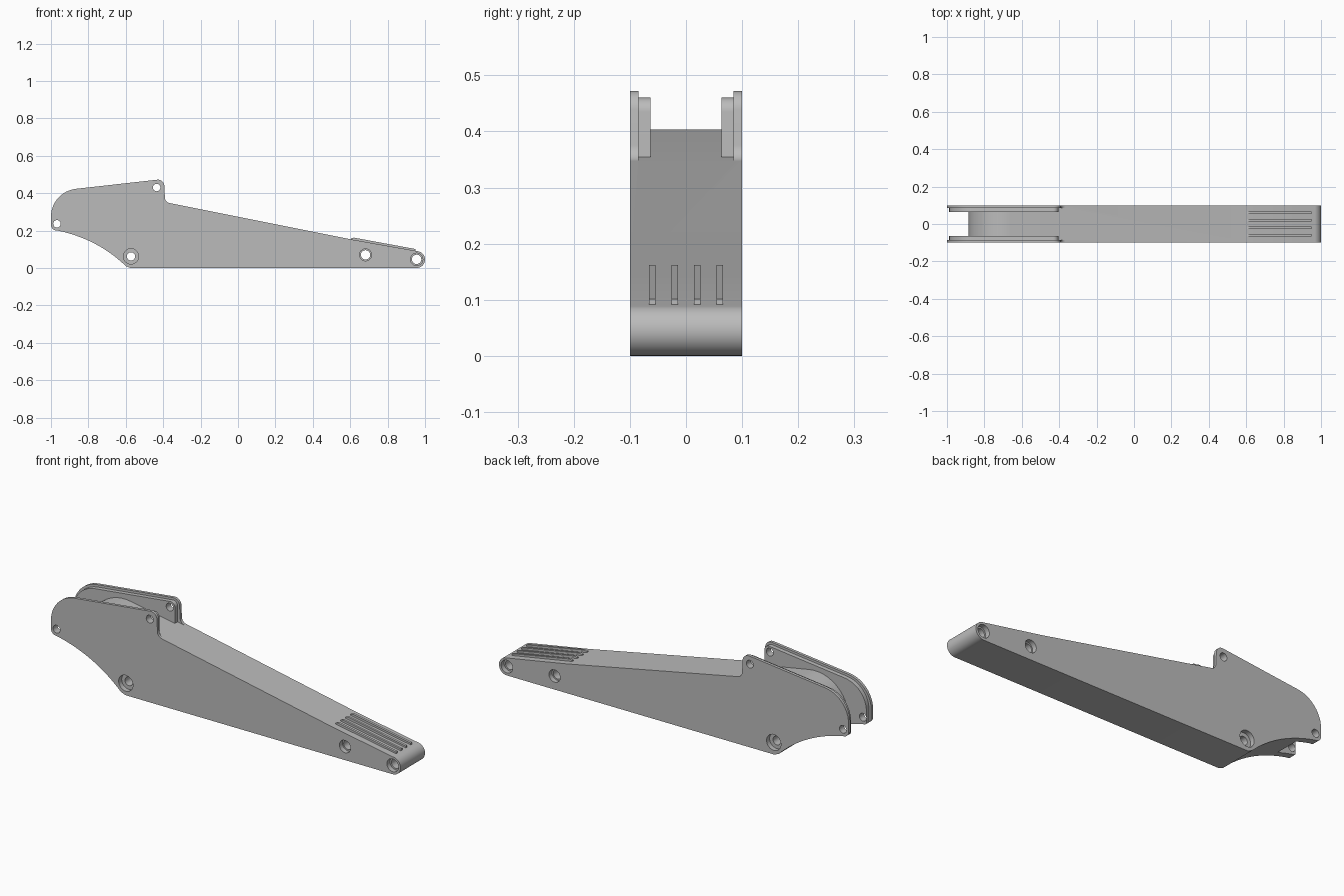
import bpy, bmesh, math
from mathutils import Vector

if "Cube" in bpy.data.objects:
    bpy.data.objects.remove(bpy.data.objects["Cube"])

grey = bpy.data.materials.new("plain_grey")
grey.use_nodes = True
grey.diffuse_color = (0.5, 0.5, 0.5, 1)
grey.node_tree.nodes["Principled BSDF"].inputs["Base Color"].default_value = (0.5, 0.5, 0.5, 1)


def rounded(corners, steps=12):
    """Polygon from (x, z, radius) corners, each rounded with a true arc."""
    pts = []
    for i, (x, z, r) in enumerate(corners):
        p = Vector((x, z))
        if r == 0:
            pts.append(p)
            continue
        a = (Vector(corners[i - 1][:2]) - p).normalized()
        b = (Vector(corners[(i + 1) % len(corners)][:2]) - p).normalized()
        half = a.angle(b) / 2
        centre = p + (a + b).normalized() * (r / math.sin(half))
        start = p + a * (r / math.tan(half)) - centre
        end = p + b * (r / math.tan(half)) - centre
        sweep = start.angle(end)
        for k in range(steps + 1):
            t = k / steps
            pts.append(centre + (start * math.sin((1 - t) * sweep)
                                 + end * math.sin(t * sweep)) / math.sin(sweep))
    return pts


def extrude(name, pts, y0, y1):
    """Extrude an x-z polygon between two y positions."""
    bm = bmesh.new()
    face = bm.faces.new([bm.verts.new((p[0], y0, p[1])) for p in pts])
    ext = bmesh.ops.extrude_face_region(bm, geom=[face])
    bmesh.ops.translate(bm, vec=(0, y1 - y0, 0),
                        verts=[v for v in ext["geom"] if isinstance(v, bmesh.types.BMVert)])
    bmesh.ops.recalc_face_normals(bm, faces=bm.faces)
    mesh = bpy.data.meshes.new(name)
    bm.to_mesh(mesh)
    bm.free()
    obj = bpy.data.objects.new(name, mesh)
    mesh.materials.append(grey)
    bpy.context.collection.objects.link(obj)
    return obj


def activate(obj):
    bpy.ops.object.select_all(action="DESELECT")
    obj.select_set(True)
    bpy.context.view_layer.objects.active = obj


def cut(target, cutter):
    cutter.hide_render = True
    mod = target.modifiers.new("cut", "BOOLEAN")
    mod.operation, mod.solver, mod.object = "DIFFERENCE", "EXACT", cutter
    activate(target)
    bpy.ops.object.modifier_apply(modifier=mod.name)
    bpy.data.objects.remove(cutter)


def disc(x, z, r, n=32):
    return [(x + r * math.cos(2 * math.pi * k / n), z + r * math.sin(2 * math.pi * k / n))
            for k in range(n)]


# Arm silhouette: concave underside, rounded head, sloping roof, round tip
a, c, b = Vector((-0.965, 0.2)), Vector((-0.75, 0.155)), Vector((-0.6, 0.01))
belly = [a * (1 - t) ** 2 + c * 2 * t * (1 - t) + b * t * t for t in [k / 20 for k in range(21)]]
head = rounded([(-0.57, 0, 0), (-0.95, 0.197, 0), (-1, 0.205, 0.03), (-1, 0.408, 0.15),
                (-0.395, 0.476, 0.035), (-0.39, 0.352, 0.03), (0.62, 0.15, 0),
                (0.96, 0.089, 0)])[2:]
tip = [(0.955 + 0.045 * math.cos(t), 0.045 + 0.045 * math.sin(t))
       for t in [math.radians(75 - 165 * k / 16) for k in range(17)]]
arm = extrude("arm_body", head[:-1] + tip + [(-0.575, 0)] + belly[::-1], -0.1, 0.1)

# Open slot between the cheeks, leaving the rounded core
slot = rounded([(-1.2, -0.1, 0), (-0.885, -0.1, 0), (-0.885, 0.441, 0.19),
                (-0.36, 0.346, 0), (-0.36, 0.6, 0), (-1.2, 0.6, 0)])
cut(arm, extrude("slot_cutter", slot, -0.063, 0.063))

# Stepped rim on the inner layer of each cheek
rim = rounded([(-1.2, 0.1, 0), (-0.988, 0.1, 0), (-0.988, 0.397, 0.14), (-0.405, 0.463, 0.025),
               (-0.405, 0.354, 0), (-0.36, 0.346, 0), (-0.36, 0.6, 0), (-1.2, 0.6, 0)])
cut(arm, extrude("rim_cutter", rim, -0.085, 0.085))

# Through holes, some with a counterbore on both sides
for x, z, r, bore in [(-0.968, 0.236, 0.02, 0), (-0.435, 0.43, 0.02, 0),
                      (-0.572, 0.062, 0.022, 0.041), (0.682, 0.07, 0.025, 0.032),
                      (0.955, 0.046, 0.025, 0.033)]:
    cut(arm, extrude("hole_cutter", disc(x, z, r), -0.2, 0.2))
    if bore:
        for s in (-1, 1):
            cut(arm, extrude("bore_cutter", disc(x, z, bore), s * 0.075, s * 0.2))

activate(arm)
bpy.ops.object.shade_smooth_by_angle(angle=math.radians(30))

# Four grip ridges near the tip
for i in range(4):
    y = -0.06 + 0.04 * i
    extrude("grip_ridge_%d" % (i + 1),
            [(0.605, 0.145), (0.605, 0.158), (0.62, 0.162), (0.95, 0.101), (0.95, 0.085)],
            y - 0.006, y + 0.006)
